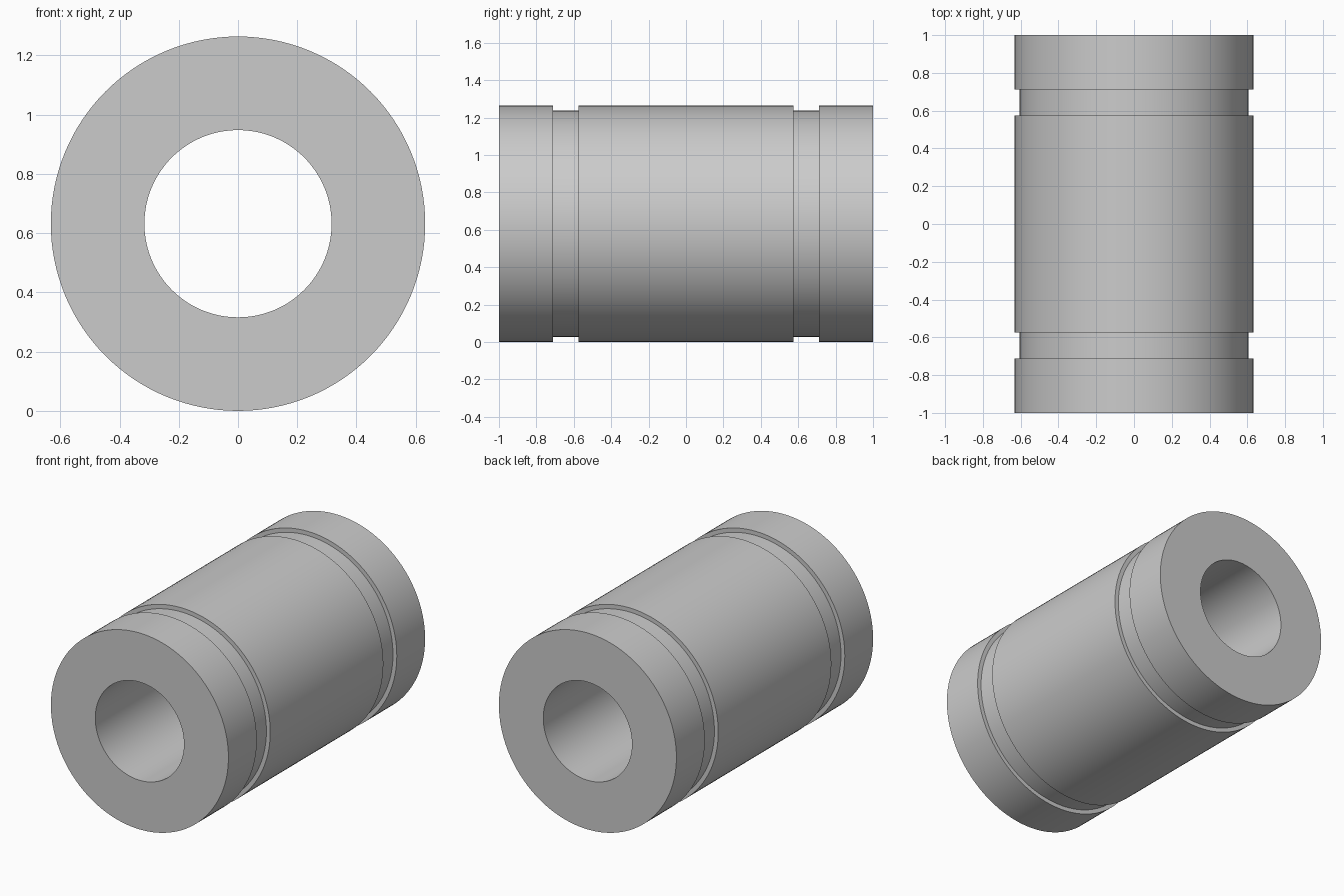
import bpy, bmesh, math
from mathutils import Matrix, Vector

cube = bpy.data.objects.get("Cube")
if cube:
    bpy.data.objects.remove(cube, do_unlink=True)

OUTER, GROOVE, BORE = 0.632, 0.605, 0.316
HALF, GROOVE_OUT, GROOVE_IN = 1.0, 0.712, 0.575
SEGMENTS = 128

# Plain grey metal
metal = bpy.data.materials.new("grey_metal")
metal.use_nodes = True
grey = (0.6, 0.6, 0.6, 1)
metal.diffuse_color = grey
metal.node_tree.nodes["Principled BSDF"].inputs["Base Color"].default_value = grey

# Half of the outer profile as (radius, y), mirrored to the other end
half = [(BORE, HALF), (OUTER, HALF), (OUTER, GROOVE_OUT), (GROOVE, GROOVE_OUT),
        (GROOVE, GROOVE_IN), (OUTER, GROOVE_IN)]
profile = half + [(r, -y) for r, y in reversed(half)]

# Revolve the closed profile around the y axis
bm = bmesh.new()
verts = [bm.verts.new((r, y, 0)) for r, y in profile]
edges = [bm.edges.new((verts[i - 1], verts[i])) for i in range(len(verts))]
bmesh.ops.spin(bm, geom=verts + edges, cent=(0, 0, 0), axis=(0, 1, 0),
               angle=math.tau, steps=SEGMENTS, use_merge=False)
bmesh.ops.remove_doubles(bm, verts=bm.verts[:], dist=0.0001)
bmesh.ops.recalc_face_normals(bm, faces=bm.faces[:])
bmesh.ops.transform(bm, matrix=Matrix.Translation(Vector((0, 0, OUTER))), verts=bm.verts[:])

mesh = bpy.data.meshes.new("grooved_bushing")
bm.to_mesh(mesh)
bm.free()
mesh.materials.append(metal)
bushing = bpy.data.objects.new("grooved_bushing", mesh)
bpy.context.collection.objects.link(bushing)

# Smooth walls with crisp rims
bpy.ops.object.select_all(action='DESELECT')
bushing.select_set(True)
bpy.context.view_layer.objects.active = bushing
bpy.ops.object.shade_smooth_by_angle(angle=math.radians(30))
